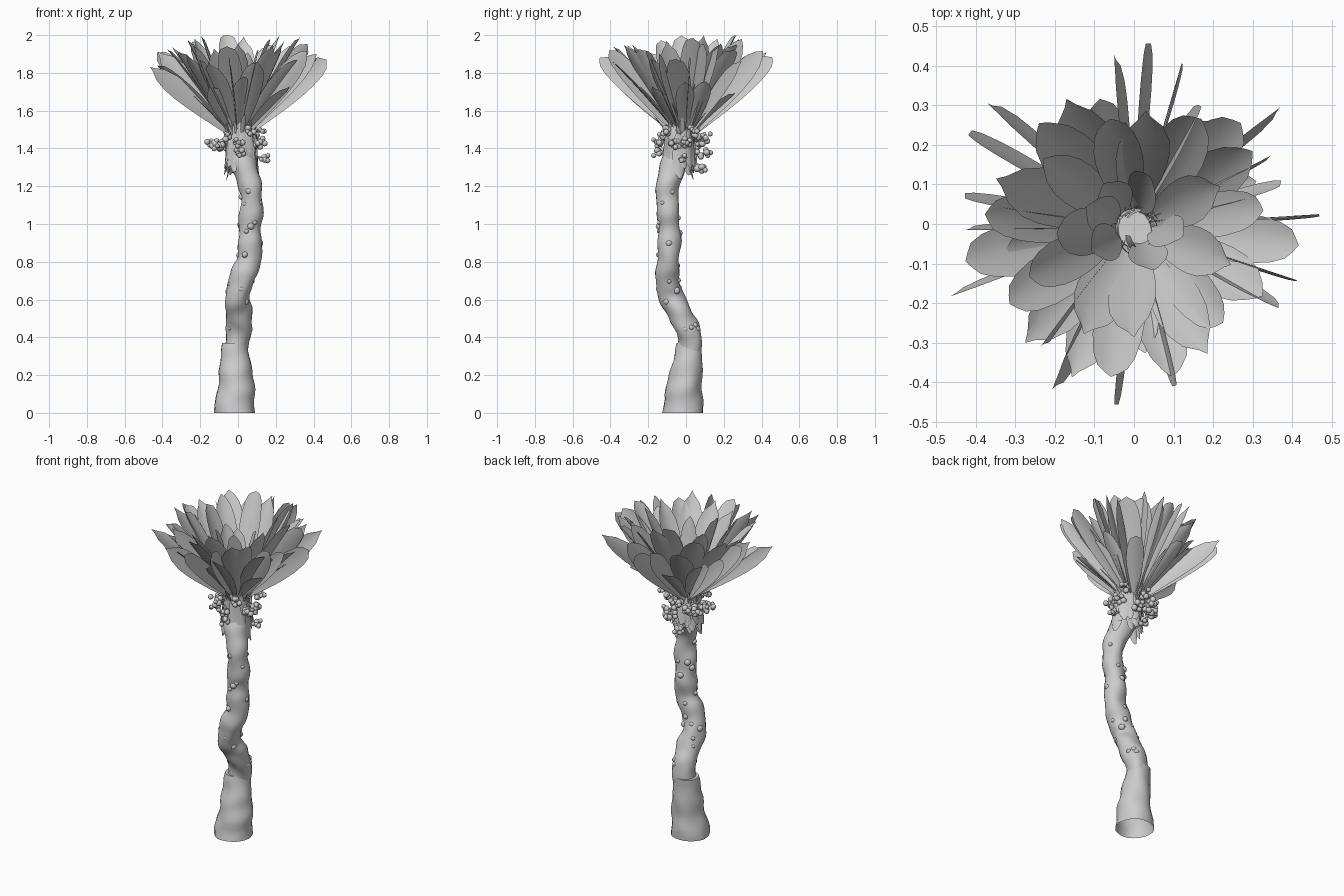
import bpy, bmesh, math, random
from mathutils import Vector, Matrix, noise

random.seed(5)
if "Cube" in bpy.data.objects:
    bpy.data.objects.remove(bpy.data.objects["Cube"])

grey = bpy.data.materials.new("plain grey")
grey.use_nodes = True
grey.diffuse_color = (0.6, 0.6, 0.6, 1)
grey.node_tree.nodes["Principled BSDF"].inputs["Base Color"].default_value = grey.diffuse_color


def finish(name, bm, angle=60):
    mesh = bpy.data.meshes.new(name)
    bm.to_mesh(mesh)
    bm.free()
    mesh.materials.append(grey)
    obj = bpy.data.objects.new(name, mesh)
    bpy.context.collection.objects.link(obj)
    bpy.ops.object.select_all(action="DESELECT")
    obj.select_set(True)
    bpy.context.view_layer.objects.active = obj
    bpy.ops.object.shade_smooth_by_angle(angle=math.radians(angle))


def path_at(path, t):
    """Smooth point (x, y, z, radius) on a path, t from 0 to 1."""
    n = len(path) - 1
    i = min(int(t * n), n - 1)
    u = t * n - i
    a, b, c, d = (Vector(path[min(max(k, 0), n)]) for k in range(i - 1, i + 3))
    return 0.5 * (2 * b + (c - a) * u + (2 * a - 5 * b + 4 * c - d) * u * u
                  + (3 * b - a - 3 * c + d) * u ** 3)


def skin(bm, rows, closed=False):
    for low, high in zip(rows, rows[1:]):
        n = len(low)
        for i in range(n if closed else n - 1):
            j = (i + 1) % n
            bm.faces.new((low[i], low[j], high[j], high[i]))


def tube(bm, path, sides=20, steps=40, rough=0.0, level=False):
    rows = []
    for s in range(steps + 1):
        p = path_at(path, s / steps)
        ahead = path_at(path, min(1, s / steps + 0.02)) - path_at(path, max(0, s / steps - 0.02))
        axis = Vector((0, 0, 1)) if level else ahead.to_3d().normalized()
        side = Vector((0, 1, 0)).cross(axis).normalized()
        other = axis.cross(side)
        row = []
        for k in range(sides):
            a = math.tau * k / sides
            out = side * math.cos(a) + other * math.sin(a)
            v = p.to_3d() + out * p.w
            row.append(bm.verts.new(v + out * rough * noise.noise(v * 11)))
        rows.append(row)
    skin(bm, rows, True)
    return rows


# Trunk: flared base and a winding upper stem
base_path = [(-.018, -.018, 0, .108), (-.012, -.012, .1, .1), (-.01, -.002, .2, .088),
             (-.016, .012, .3, .076), (-.018, .018, .37, .068)]
stem_path = [(-.015, .018, .3, .062), (.002, .016, .42, .065), (.008, -.025, .52, .066),
             (-.002, -.072, .61, .065), (.02, -.098, .7, .064), (.055, -.097, .8, .062),
             (.063, -.09, .9, .062), (.064, -.09, 1, .061), (.072, -.095, 1.1, .058),
             (.06, -.095, 1.2, .06), (.035, -.065, 1.3, .066), (.005, -.03, 1.4, .068),
             (0, -.015, 1.5, .045)]
bm = bmesh.new()
rows = tube(bm, base_path, steps=16, rough=.012, level=True)
bm.faces.new(rows[-1])
finish("trunk_base", bm)
bm = bmesh.new()
rows = tube(bm, stem_path, steps=72, rough=.016)
bm.faces.new(rows[-1])
finish("trunk_stem", bm)

# Low knobs mostly sunk into the stem
bm = bmesh.new()
for k in range(34):
    p = path_at(stem_path, random.uniform(.1, .74))
    a = k * 2.4
    size = random.uniform(.012, .02)
    spot = p.to_3d() + Vector((math.cos(a), math.sin(a), 0)) * (p.w - size * .5)
    bmesh.ops.create_icosphere(bm, subdivisions=2, radius=size, matrix=Matrix.Translation(spot))
finish("trunk_knobs", bm)


def blade(bm, root, azimuth, lift, length, width, roll=0, cup=.25, bend=.1, blunt=.25, peak=.68):
    """One thin leaf, narrow at its root, widest near `peak`."""
    out = Vector((math.cos(azimuth), math.sin(azimuth), 0))
    up = Vector((0, 0, 1))
    rows, p, steps = [], Vector(root), 8
    for s in range(steps + 1):
        t = s / steps
        e = lift + bend * (.5 - t)
        d = out * math.cos(e) + up * math.sin(e)
        spin = Matrix.Rotation(roll, 3, d)
        side = spin @ up.cross(out)
        face = spin @ (up * math.cos(e) - out * math.sin(e))
        if t < peak:
            w = .25 + .75 * math.sin(t / peak * math.pi / 2)
        else:
            w = blunt + (1 - blunt) * (1 - ((t - peak) / (1 - peak)) ** 1.7)
        w *= width / 2
        row = []
        for c in (-1, -.5, 0, .5, 1):
            v = p + side * c * w + face * cup * w * c * c
            if s == steps:
                v -= d * abs(c) * length * .05
            v.z = min(v.z, 2)
            row.append(bm.verts.new(v))
        rows.append(row)
        p += d * length / steps
    skin(bm, rows)


def leaf_to(bm, x, y, span, width, roll, cup):
    """A crown leaf whose tip lies over (x, y), `span` away from the crown's heart."""
    a = math.atan2(y, x)
    root = Vector((.045 * math.cos(a), .045 * math.sin(a) - .005, 1.48))
    tip = Vector((x, y, 1.45 + math.sqrt(span ** 2 - x * x - y * y)))
    reach = tip - root
    lift = math.atan2(reach.z, reach.xy.length)
    blade(bm, root, a, lift, reach.length, width, roll, cup, blunt=random.choice((.2, .4, .6)))


# Broad leaves facing the middle, by where their tips lie
broad_tips = [(-.17, .32), (-.24, .26), (-.06, .27), (.03, .29), (.17, .27), (.27, .26), (.22, .1),
              (.3, .19), (.33, .04), (.42, -.05), (.25, -.1), (.33, -.18), (.23, -.25), (.19, -.33),
              (.1, -.39), (0, -.29), (-.06, -.39), (-.16, -.39), (-.13, -.28), (-.28, -.3),
              (-.32, -.2), (-.43, -.09), (-.27, -.13), (-.38, .03), (-.35, .12), (-.23, .17), (-.2, -.02)]
bm = bmesh.new()
for x, y in broad_tips:
    leaf_to(bm, x, y, random.uniform(.56, .63), random.uniform(.115, .145), random.uniform(-.3, .3), .25)
finish("broad_leaves", bm)

# Leaves turned on edge
edge_tips = [(.03, .46), (-.05, .43), (.12, .41), (.17, .3), (-.37, .31), (-.42, .23), (-.43, .07),
             (-.43, -.01), (-.47, -.18), (-.24, -.31), (-.21, -.42), (-.05, -.46), (.11, -.41),
             (.37, -.21), (.42, -.14), (.47, .03), (.37, .1), (.35, .18), (.37, .3)]
bm = bmesh.new()
for x, y in edge_tips:
    leaf_to(bm, x, y, .63, random.uniform(.1, .13), random.choice((-1, 1)) * random.uniform(1.2, 1.55), .12)
finish("edge_leaves", bm)

# Shorter leaves: a lower ring under the others and a few in the middle
bm = bmesh.new()
for k in range(15):
    a = k * 2.4
    reach = .33 if k < 9 else .13
    leaf_to(bm, reach * math.cos(a), reach * math.sin(a), random.uniform(.4, .48), .1,
            random.uniform(-.6, .6), .25)
finish("short_leaves", bm)

# Ragged husk strips wrapping the neck
bm = bmesh.new()
for k in range(36):
    a = k * 2.4
    z = random.uniform(1.23, 1.33)
    t = (z - 1.23) / .27
    centre = Vector((.025 - .025 * t, -.045 + .035 * t, z))
    root = centre + Vector((math.cos(a), math.sin(a), 0)) * random.uniform(.08, .098)
    blade(bm, root, a, random.uniform(1.6, 1.8), random.uniform(.18, .28), random.uniform(.045, .065),
          random.uniform(-.3, .3), blunt=.5, peak=.3)
# Short fibres in the heart of the crown
for k in range(24):
    a = k * 2.4
    blade(bm, (.06 * math.cos(a), .06 * math.sin(a) - .02, 1.44), a, random.uniform(.9, 1.5),
          random.uniform(.1, .2), .025, random.uniform(-1, 1), blunt=.2)
finish("husk", bm)

# Bud clusters strung along short stalks: (azimuth in degrees, distance, height)
clusters = [(-90, .16, 1.43), (-118, .13, 1.46), (-60, .12, 1.49), (180, .15, 1.43), (150, .12, 1.41),
            (-150, .13, 1.42), (0, .15, 1.35), (-25, .13, 1.42), (30, .13, 1.49), (65, .13, 1.37),
            (95, .11, 1.29), (90, .12, 1.46), (125, .12, 1.44), (-85, .13, 1.38), (5, .13, 1.43)]
buds, stalks = bmesh.new(), bmesh.new()
for angle, reach, z in clusters:
    a = math.radians(angle)
    out = Vector((math.cos(a), math.sin(a), 0))
    core = out * reach + Vector((0, -.01, z))
    start = out * .03 + Vector((0, -.01, z - .01))
    tube(stalks, [(*start, .007), (*((start + core) / 2 + Vector((0, 0, .008))), .006), (*core, .005)],
         sides=6, steps=5)
    for b in range(10):
        way = Vector([random.gauss(0, 1) for _ in range(3)]).normalized()
        spot = core + out * random.uniform(-.04, .015) + way * random.uniform(.012, .026)
        bmesh.ops.create_icosphere(buds, subdivisions=2, radius=random.uniform(.011, .019),
                                   matrix=Matrix.Translation(spot))
finish("buds", buds)
finish("bud_stalks", stalks)
